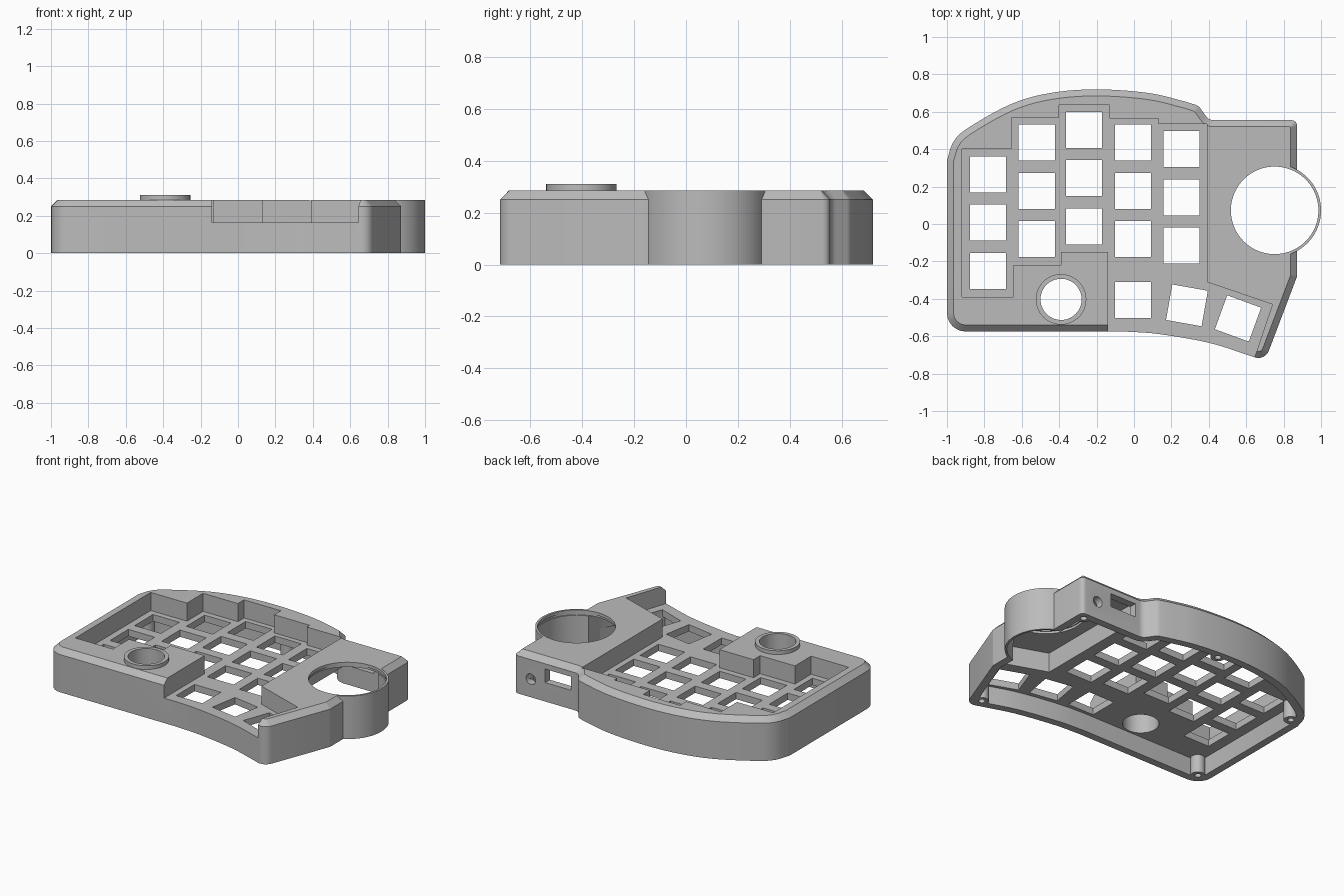
import bpy
import bmesh
from math import cos, sin, tan, pi, radians
from mathutils import Vector

cube = bpy.data.objects.get("Cube")
if cube:
    bpy.data.objects.remove(cube, do_unlink=True)

grey = bpy.data.materials.new("plain grey")
grey.use_nodes = True
grey.diffuse_color = (0.5, 0.5, 0.5, 1)
grey.node_tree.nodes["Principled BSDF"].inputs["Base Color"].default_value = (0.5, 0.5, 0.5, 1)


def curve(points, steps=5):
    """Smooth curve through points, as corners without rounding."""
    p = [Vector(q) for q in points]
    p = [2 * p[0] - p[1]] + p + [2 * p[-1] - p[-2]]
    out = []
    for a, b, c, d in zip(p, p[1:], p[2:], p[3:]):
        for i in range(steps):
            t = i / steps
            q = 0.5 * (2 * b + (c - a) * t + (2 * a - 5 * b + 4 * c - d) * t**2
                       + (3 * b - a - 3 * c + d) * t**3)
            out.append((q.x, q.y, 0))
    return out + [(p[-2].x, p[-2].y, 0)]


def offset_outline(corners, inset, segments=6):
    """Move the outline inward, then round its corners."""
    n = len(corners)
    pos = [Vector(c[:2]) for c in corners]
    dirs = [(pos[(i + 1) % n] - pos[i]).normalized() for i in range(n)]
    moved = []
    for i in range(n):
        n1 = Vector((-dirs[i - 1].y, dirs[i - 1].x))
        n2 = Vector((-dirs[i].y, dirs[i].x))
        moved.append(pos[i] + (n1 + n2) * inset / (1 + n1.dot(n2)))
    out = []
    for i, p in enumerate(moved):
        r = corners[i][2]
        if r == 0:
            out.append(p)
            continue
        d1, d2 = dirs[i - 1], dirs[i]
        turn = d1.angle_signed(d2) * -1
        r = max(r - inset, 0.005) if turn > 0 else r + inset
        start = p - d1 * r * tan(abs(turn) / 2)
        side = Vector((-d1.y, d1.x)) * (1 if turn > 0 else -1)
        centre = start + side * r
        for k in range(segments + 1):
            a = turn * k / segments
            v = start - centre
            out.append(centre + Vector((v.x * cos(a) - v.y * sin(a), v.x * sin(a) + v.y * cos(a))))
    return out


def loft(name, rings):
    """Solid through (points, height) rings of equal length."""
    bm = bmesh.new()
    loops = [[bm.verts.new((p[0], p[1], z)) for p in pts] for pts, z in rings]
    n = len(loops[0])
    for low, high in zip(loops, loops[1:]):
        for i in range(n):
            j = (i + 1) % n
            bm.faces.new((low[i], low[j], high[j], high[i]))
    bm.faces.new(loops[0][::-1])
    bm.faces.new(loops[-1])
    bmesh.ops.recalc_face_normals(bm, faces=bm.faces)
    mesh = bpy.data.meshes.new(name)
    bm.to_mesh(mesh)
    bm.free()
    mesh.materials.append(grey)
    obj = bpy.data.objects.new(name, mesh)
    bpy.context.scene.collection.objects.link(obj)
    return obj


def prism(points, z0, z1):
    return loft("helper", [(points, z0), (points, z1)])


def cylinder(x, y, r, z0, z1, sides=64):
    pts = [(x + r * cos(2 * pi * i / sides), y + r * sin(2 * pi * i / sides)) for i in range(sides)]
    return prism(pts, z0, z1)


def box(x, y, w, h, z0, z1, angle=0):
    c, s = cos(radians(angle)), sin(radians(angle))
    pts = [(x + a * w * c - b * h * s, y + a * w * s + b * h * c)
           for a, b in ((-.5, -.5), (.5, -.5), (.5, .5), (-.5, .5))]
    return prism(pts, z0, z1)


def combine(target, tool, operation):
    mod = target.modifiers.new("bool", 'BOOLEAN')
    mod.operation, mod.solver, mod.object = operation, 'EXACT', tool
    bpy.context.view_layer.objects.active = target
    bpy.ops.object.modifier_apply(modifier=mod.name)
    bpy.data.objects.remove(tool, do_unlink=True)


# Case outline, counter-clockwise from the front corner
outline = [(-1, -.575, .1)]
outline += curve([(-.05, -.575), (.13, -.588), (.4, -.635), (.62, -.704)])
outline += [(.7, -.733, .06), (.872, -.28, .03), (.872, .555, .03), (.4, .555, .05), (.345, .632, .05)]
outline += curve([(.28, .653), (.08, .7), (-.2, .72), (-.45, .7), (-.66, .64),
                  (-.885, .515), (-.965, .44), (-1, .34)])
base = offset_outline(outline, 0)
case = loft("keyboard_case", [(base, 0), (base, .25), (offset_outline(outline, .035), .285)])

# Ball socket and dial collar
ball, dial = (.752, .073), (-.39, -.403)
combine(case, cylinder(*ball, .248, 0, .285, 96), 'UNION')
combine(case, cylinder(*dial, .135, .2, .31), 'UNION')

# Hollow underside, deeper below the socket deck
combine(case, prism(offset_outline(outline, .05), -.1, .12), 'DIFFERENCE')
deck = [(.43, -.28), (.755, -.395), (.82, -.27), (.82, .505), (.43, .505)]
combine(case, prism(deck, .05, .25), 'DIFFERENCE')

# Sunken key well, open at the front
well = [(-.92, -.39), (-.645, -.39), (-.645, -.22), (-.39, -.22), (-.39, -.15), (-.14, -.15),
        (-.14, -.8), (.615, -.8), (.74, -.43), (.39, -.31), (.39, .535), (.13, .535),
        (.13, .565), (-.13, .565), (-.13, .635), (-.4, .635), (-.4, .57), (-.655, .57),
        (-.655, .4), (-.92, .4)]
combine(case, prism(well, .165, .5), 'DIFFERENCE')

# Socket bore with its inner groove, and dial bore
combine(case, cylinder(*ball, .234, -.1, .5, 96), 'DIFFERENCE')
combine(case, cylinder(*ball, .241, .25, .265, 96), 'DIFFERENCE')
combine(case, cylinder(*dial, .11, -.1, .5), 'DIFFERENCE')

# Key openings: three per column, then the fanned thumb keys
for x, top in ((-.78, .265), (-.52, .435), (-.267, .503), (-.005, .435), (.255, .4)):
    for row in range(3):
        combine(case, box(x, top - row * .258, .193, .193, .05, .3), 'DIFFERENCE')
for x, y, angle in ((-.005, -.407, 0), (.283, -.435, -10), (.556, -.505, -20)):
    combine(case, box(x, y, .193, .193, .05, .3, angle), 'DIFFERENCE')

# Ports in the back wall: cable window and round jack
combine(case, box(.55, .53, .19, .1, .125, .215), 'DIFFERENCE')
jack = cylinder(0, 0, .035, -.06, .06, 32)
jack.rotation_euler.x = pi / 2
jack.location = (.75, .54, .12)
bpy.context.view_layer.update()
combine(case, jack, 'DIFFERENCE')

# Screw posts around the bottom rim
for x, y in ((.65, -.65), (-.92, -.5), (-.92, .37), (-.1, .665), (.82, .505)):
    combine(case, cylinder(x, y, .044, 0, .14, 32), 'UNION')
    combine(case, cylinder(x, y, .02, -.05, .1, 24), 'DIFFERENCE')

bpy.ops.object.select_all(action='DESELECT')
case.select_set(True)
bpy.context.view_layer.objects.active = case
bpy.ops.object.shade_smooth_by_angle(angle=radians(30))
